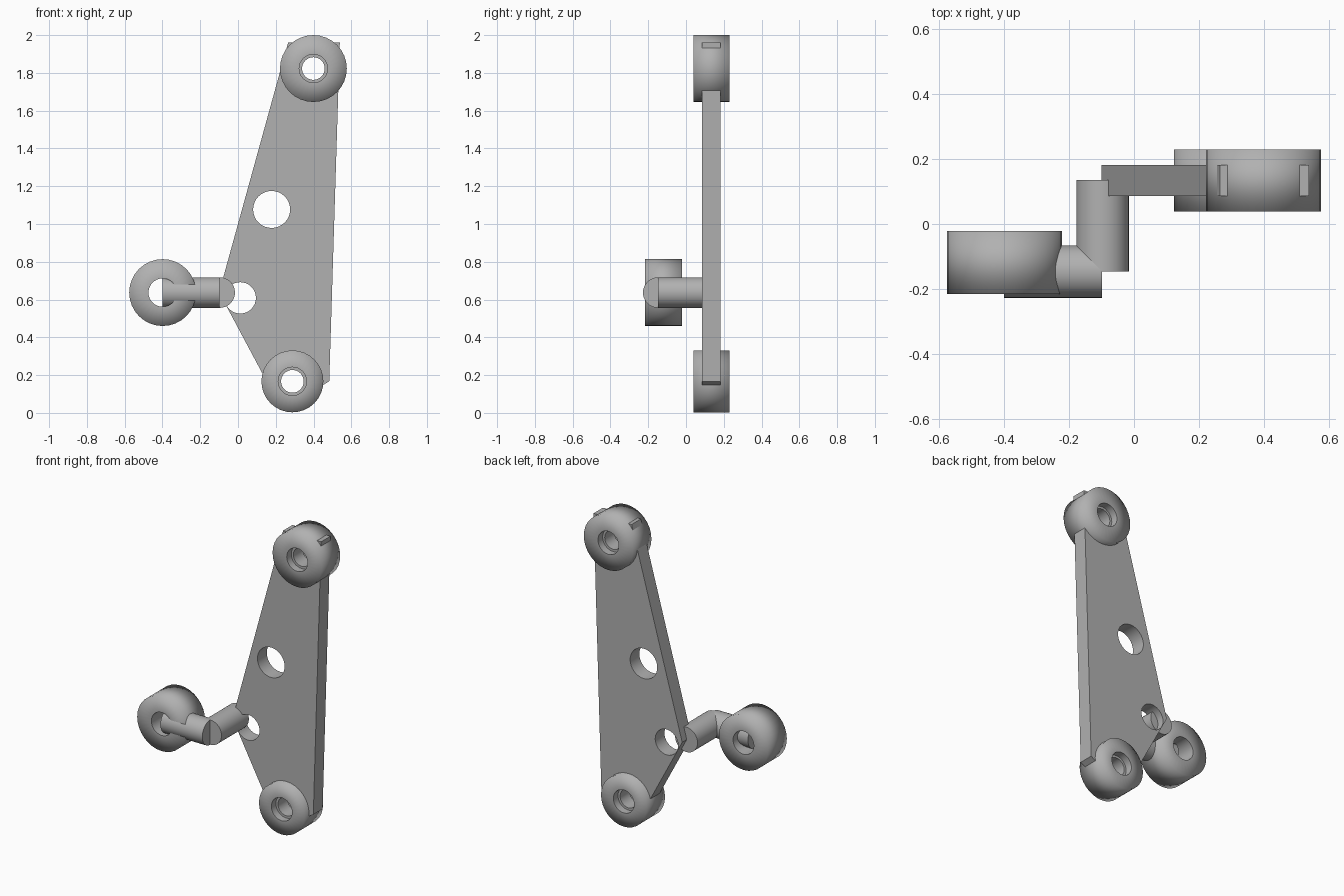
import bpy, bmesh
from math import sin, cos, pi
from mathutils import Matrix

if "Cube" in bpy.data.objects:
    bpy.data.objects.remove(bpy.data.objects["Cube"])

SEG = 32
grey = bpy.data.materials.new('dark_grey')
grey.diffuse_color = (0.44, 0.44, 0.44, 1)
grey.use_nodes = True
grey.node_tree.nodes["Principled BSDF"].inputs["Base Color"].default_value = grey.diffuse_color


def finish(bm, name):
    bmesh.ops.recalc_face_normals(bm, faces=bm.faces)
    mesh = bpy.data.meshes.new(name)
    bm.to_mesh(mesh)
    bm.free()
    mesh.materials.append(grey)
    obj = bpy.data.objects.new(name, mesh)
    bpy.context.collection.objects.link(obj)
    return obj


def cylinder(name, r, start, length, axis):
    """Closed cylinder running from start along +x or +y."""
    bm = bmesh.new()
    bmesh.ops.create_cone(bm, cap_ends=True, segments=SEG, radius1=r, radius2=r, depth=length)
    turn = Matrix.Rotation(pi / 2, 4, 'Y' if axis == 'x' else 'X')
    mid = list(start)
    mid['xy'.index(axis)] += length / 2
    bm.transform(Matrix.Translation(mid) @ turn)
    for f in bm.faces:
        f.smooth = len(f.verts) == 4
    return finish(bm, name)


def ring(name, x, z, r, hole, y0, y1):
    """Bushing along y: soft-shaded outer rims, crisp hole rims."""
    bm = bmesh.new()
    loops = []
    for rad, y in ((hole, y0), (r, y0), (r, y1), (hole, y1)):
        loops.append([bm.verts.new((x + rad * cos(2 * pi * i / SEG), y,
                                    z + rad * sin(2 * pi * i / SEG))) for i in range(SEG)])
    for k in range(4):
        a, b = loops[k], loops[(k + 1) % 4]
        for i in range(SEG):
            j = (i + 1) % SEG
            bm.faces.new((a[i], a[j], b[j], b[i])).smooth = True
    for k in (0, 3):
        for i in range(SEG):
            bm.edges.get((loops[k][i], loops[k][(i + 1) % SEG])).smooth = False
    return finish(bm, name)


def cut(obj, cutter):
    mod = obj.modifiers.new('cut', 'BOOLEAN')
    mod.operation = 'DIFFERENCE'
    mod.solver = 'EXACT'
    mod.object = cutter
    bpy.context.view_layer.objects.active = obj
    bpy.ops.object.modifier_apply(modifier=mod.name)
    bpy.data.objects.remove(cutter)


# Flat plate with four through holes
outline = [(-0.10, 0.638), (0.265, 1.96), (0.539, 1.96), (0.483, 0.167),
           (0.38, 0.105), (0.28, 0.05), (0.163, 0.145)]
bm = bmesh.new()
face = bm.faces.new([bm.verts.new((x, 0.086, z)) for x, z in outline])
new = bmesh.ops.extrude_face_region(bm, geom=[face])['geom']
bmesh.ops.translate(bm, vec=(0, 0.096, 0), verts=[v for v in new if isinstance(v, bmesh.types.BMVert)])
plate = finish(bm, 'plate')
for x, z, r in ((0.178, 1.077, 0.098), (0.012, 0.609, 0.083),
                (0.399, 1.823, 0.06), (0.288, 0.167, 0.06)):
    cut(plate, cylinder('hole_cutter', r, (x, -0.1, z), 0.5, 'y'))

# Bushings
ring('upper_bushing', 0.399, 1.823, 0.177, 0.075, 0.039, 0.23)
ring('lower_bushing', 0.288, 0.167, 0.164, 0.075, 0.039, 0.23)
ring('side_bushing', -0.399, 0.637, 0.177, 0.075, -0.216, -0.022)

# Bent arm: one rod along y, one along x ending at the bushing centre
cylinder('arm_cross_rod', 0.081, (-0.097, -0.147, 0.637), 0.282, 'y')
cylinder('arm_side_rod', 0.081, (-0.40, -0.147, 0.637), 0.302, 'x')

bpy.ops.object.select_all(action='DESELECT')
plate.select_set(True)
bpy.context.view_layer.objects.active = plate
bpy.ops.object.shade_smooth_by_angle()
